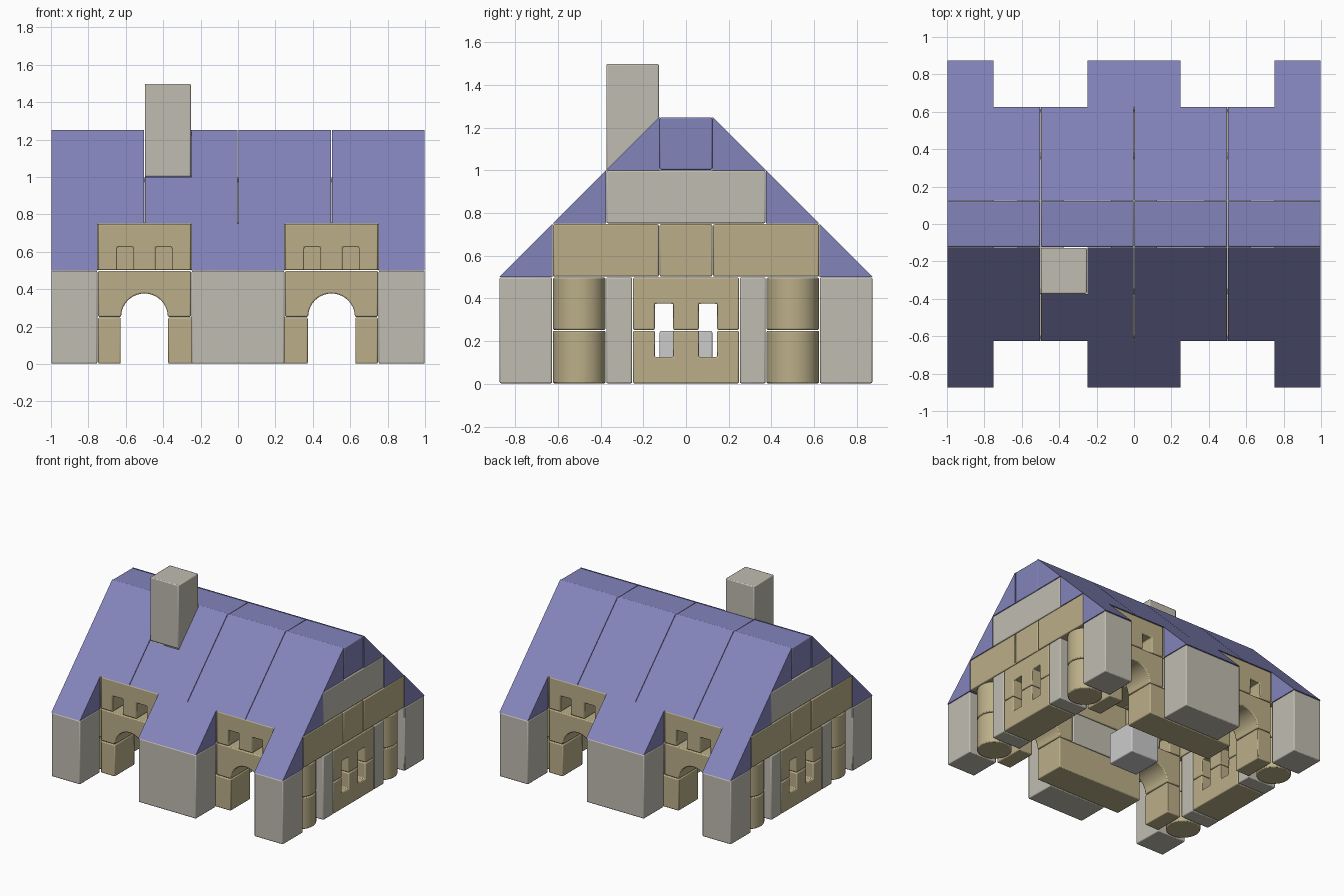
import bpy, bmesh
from math import sin, cos, pi

if "Cube" in bpy.data.objects:
    bpy.data.objects.remove(bpy.data.objects["Cube"])

def material(name, rgb):
    m = bpy.data.materials.new(name)
    m.diffuse_color = (*rgb, 1)
    m.use_nodes = True
    m.node_tree.nodes["Principled BSDF"].inputs["Base Color"].default_value = m.diffuse_color
    return m

TAN = material("tan_wood", (0.50, 0.43, 0.25))
STONE = material("stone_grey", (0.53, 0.51, 0.44))
BLUE = material("roof_blue", (0.23, 0.23, 0.50))
GAP = 0.002  # half of the seam between neighbouring blocks


def prism(name, profile, axis, lo, hi, mat, bevel=0.007):
    """Extrude a 2D profile along an axis; profiles are (y,z), (x,z) or (x,y)."""
    place = {'x': lambda a, b, t: (t, a, b),
             'y': lambda a, b, t: (a, t, b),
             'z': lambda a, b, t: (a, b, t)}[axis]
    bm = bmesh.new()
    rings = [[bm.verts.new(place(a, b, t)) for a, b in profile]
             for t in (lo + GAP, hi - GAP)]
    n = len(profile)
    for ring in rings:
        bm.faces.new(ring)
    for i in range(n):
        j = (i + 1) % n
        bm.faces.new((rings[0][i], rings[0][j], rings[1][j], rings[1][i]))
    bmesh.ops.recalc_face_normals(bm, faces=bm.faces)
    mesh = bpy.data.meshes.new(name)
    bm.to_mesh(mesh)
    bm.free()
    ob = bpy.data.objects.new(name, mesh)
    bpy.context.collection.objects.link(ob)
    if mat:
        mesh.materials.append(mat)
    if bevel:
        mod = ob.modifiers.new("soft_edges", 'BEVEL')
        mod.width, mod.segments, mod.limit_method = bevel, 2, 'ANGLE'
    bpy.ops.object.select_all(action='DESELECT')
    ob.select_set(True)
    bpy.context.view_layer.objects.active = ob
    bpy.ops.object.shade_smooth_by_angle(angle=0.6)
    return ob


def block(name, x, y, z, mat):
    (x0, x1), (y0, y1) = sorted(x), sorted(y)
    g = GAP
    pts = [(x0 + g, y0 + g), (x1 - g, y0 + g), (x1 - g, y1 - g), (x0 + g, y1 - g)]
    return prism(name, pts, 'z', z[0], z[1], mat)


def window_block(name, c, z, axis, lo, hi, top=False):
    """Half-unit block with two notches in its lower (or upper) edge."""
    g = GAP
    pts = [(-.25 + g, g)]
    for o in (-.103, .103):
        pts += [(o - .043, g), (o - .043, .125), (o + .043, .125), (o + .043, g)]
    pts += [(.25 - g, g), (.25 - g, .25 - g), (-.25 + g, .25 - g)]
    pts = [(c + u, z + (.25 - v if top else v)) for u, v in pts]
    prism(name, pts, axis, lo, hi, TAN)


def arch(name, c, lo, hi):
    g, r, n = GAP, .125, 20
    pts = [(c - .25 + g, .25 + g)]
    pts += [(c - r * cos(pi * i / n), .25 + g + r * sin(pi * i / n)) for i in range(n + 1)]
    pts += [(c + .25 - g, .25 + g), (c + .25 - g, .5 - g), (c - .25 + g, .5 - g)]
    prism(name, pts, 'y', lo, hi, TAN)


def wedge(name, s, x, y, z):
    """Roof wedge: s is the side (-1 front, 1 back), y its inner edge."""
    pts = [(s * y, z), (s * (y + .25), z), (s * y, z + .25)]
    prism(name, pts, 'x', x[0], x[1], BLUE, 0)


# Front and back walls with their roof slopes
for s, side in ((-1, "front"), (1, "back")):
    wall = (s * .375, s * .625)
    lo, hi = sorted(wall)
    for x in ((-1, -.75), (-.25, .25), (.75, 1)):
        block(side + "_pier", x, (s * .625, s * .875), (0, .5), STONE)
        wedge(side + "_eave", s, x, .625, .5)
    block(side + "_centre_plinth", (-.375, .375), wall, (0, .25), TAN)
    block(side + "_centre_wall", (-.25, .25), wall, (.25, .5), STONE)
    block(side + "_upper_centre_wall", (-.25, .25), wall, (.5, .75), TAN)
    for t in (-1, 1):
        block(side + "_arch_leg", (t * .625, t * .75), wall, (0, .25), TAN)
        arch(side + "_arch", t * .5, lo, hi)
        window_block(side + "_upper_window", t * .5, .5, 'y', lo, hi)
    for x in (-1, -.5, 0, .5):
        wedge(side + "_roof_middle", s, (x, x + .5), .375, .75)
        # The chimney takes the place of half a wedge
        start = -.25 if (s == -1 and x == -.5) else x
        wedge(side + "_roof_upper", s, (start, x + .5), .125, 1)

# Gable ends
for t, side in ((-1, "left"), (1, "right")):
    depth = (t * .75, t * 1)
    lo, hi = sorted(depth)
    window_block(side + "_window_lower", 0, 0, 'x', lo, hi, True)
    window_block(side + "_window_upper", 0, .25, 'x', lo, hi)
    for s in (-1, 1):
        block(side + "_slim_post", depth, (s * .25, s * .375), (0, .5), STONE)
        block(side + "_gable_beam", depth, (s * .125, s * .625), (.5, .75), TAN)
        circle = [(t * .875 + .123 * cos(2 * pi * i / 40), s * .5 + .123 * sin(2 * pi * i / 40))
                  for i in range(40)]
        for z in (0, .25):
            prism(side + "_column", circle, 'z', z, z + .25, TAN)
    block(side + "_gable_top", depth, (-.375, .375), (.75, 1), STONE)

# Ridge, inner beams and roof supports
for x in (-1, -.5, 0, .5):
    block("ridge", (x, x + .5), (-.125, .125), (1, 1.25), BLUE)
for x in (-1, 0):
    block("long_ceiling_beam", (x, x + 1), (-.125, .125), (.5, .75), TAN)
for x in (-.5, 0, .5):
    block("roof_support", (x - .125, x + .125), (-.375, .375), (.75, 1), STONE)

# Chimney and the small block standing inside
block("chimney", (-.5, -.25), (-.375, -.125), (1, 1.5), STONE)
block("inner_block", (-.125, .125), (-.125, .125), (0, .25), None)
